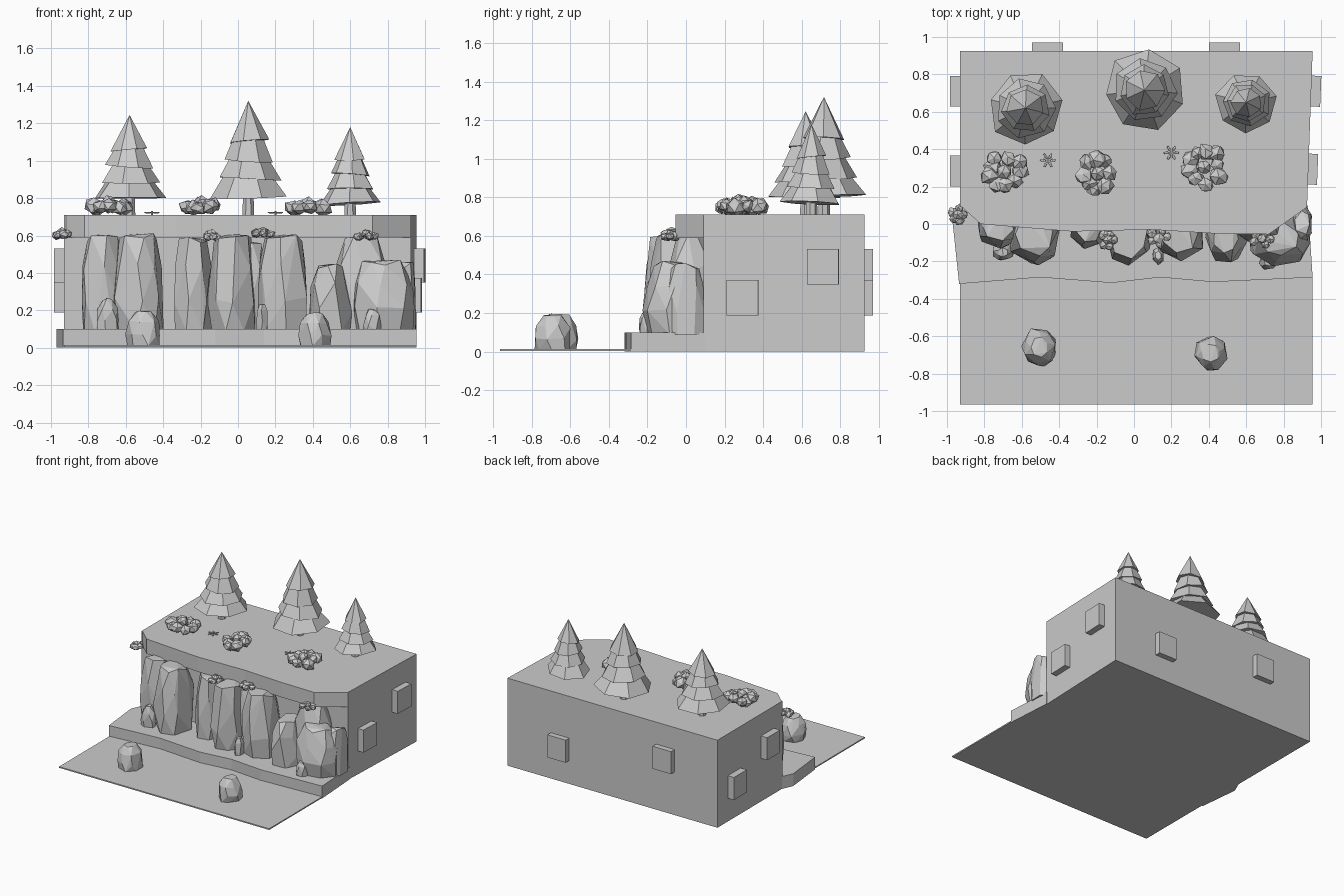
import bpy, bmesh, math, random
from mathutils import Vector, Matrix

cube = bpy.data.objects.get("Cube")
if cube:
    bpy.data.objects.remove(cube, do_unlink=True)

GREY = (0.6, 0.6, 0.6, 1.0)
stone = bpy.data.materials.new("plain grey")
stone.use_nodes = True
stone.diffuse_color = GREY
stone.node_tree.nodes["Principled BSDF"].inputs["Base Color"].default_value = GREY


def finish(name, bm):
    bmesh.ops.recalc_face_normals(bm, faces=bm.faces[:])
    mesh = bpy.data.meshes.new(name)
    bm.to_mesh(mesh)
    bm.free()
    mesh.materials.append(stone)
    obj = bpy.data.objects.new(name, mesh)
    bpy.context.scene.collection.objects.link(obj)
    return obj


def slab(name, outline, z0, z1):
    """Extrude a flat outline between two heights."""
    bm = bmesh.new()
    face = bm.faces.new([bm.verts.new((x, y, z0)) for x, y in outline])
    out = bmesh.ops.extrude_face_region(bm, geom=[face])
    top = [v for v in out["geom"] if isinstance(v, bmesh.types.BMVert)]
    bmesh.ops.translate(bm, verts=top, vec=(0, 0, z1 - z0))
    return finish(name, bm)


def block(name, centre, size, turn=0):
    bm = bmesh.new()
    m = Matrix.Translation(centre) @ Matrix.Rotation(turn, 4, "Z") @ Matrix.Diagonal((*size, 1))
    bmesh.ops.create_cube(bm, size=1, matrix=m)
    return finish(name, bm)


def rock(name, x, y, z0, z1, width, depth, seed, sides=7, crown=0.5):
    """Faceted boulder: convex hull of jittered rings."""
    rng = random.Random(seed)
    bm = bmesh.new()
    for t, r in ((0, 0.92), (0.35, 1), (0.72, 0.9), (1, crown)):
        spin = rng.uniform(0, 1)
        for i in range(sides):
            a = math.tau * (i + spin + rng.uniform(-0.2, 0.2)) / sides
            k = r * rng.uniform(0.88, 1.04) / 2
            h = t if t == 0 else t - rng.uniform(0, 0.09)
            bm.verts.new((x + width * k * math.cos(a), y + depth * k * math.sin(a), z0 + (z1 - z0) * h))
    hull = bmesh.ops.convex_hull(bm, input=bm.verts[:])
    loose = {g for g in hull["geom_interior"] + hull["geom_unused"] if isinstance(g, bmesh.types.BMVert)}
    bmesh.ops.delete(bm, geom=list(loose), context="VERTS")
    bmesh.ops.dissolve_limit(bm, angle_limit=0.12, verts=bm.verts[:], edges=bm.edges[:])
    return finish(name, bm)


def tree(name, x, y, base, tip, radius, seed, sides=7):
    """Four overlapping skirts on a short trunk."""
    rng = random.Random(seed)
    height = tip - base
    bm = bmesh.new()
    tiers = ((0, 0.22, 1, 0.62), (0.19, 0.42, 0.8, 0.47), (0.38, 0.61, 0.64, 0.38), (0.58, 1, 0.5, 0))
    for low, high, r0, r1 in tiers:
        spin = rng.uniform(0, 1)
        lean, ahead = rng.uniform(-0.025, 0.025), rng.uniform(-0.025, 0.025)
        lower, upper = [], []
        for i in range(sides):
            a = math.tau * (i + spin) / sides
            c, s = math.cos(a), math.sin(a)
            r = radius * r0 * rng.uniform(0.95, 1.05)
            drop = height * (lean * c + ahead * s)
            lower.append(bm.verts.new((x + r * c, y + r * s, base + height * low + drop)))
            if r1:
                upper.append(bm.verts.new((x + radius * r1 * c, y + radius * r1 * s, base + height * high)))
        peak = None if r1 else bm.verts.new((x, y, tip))
        for i in range(sides):
            j = (i + 1) % sides
            if r1:
                bm.faces.new((lower[i], lower[j], upper[j], upper[i]))
            else:
                bm.faces.new((lower[i], lower[j], peak))
        bm.faces.new(lower[::-1])
        if r1:
            bm.faces.new(upper)
    finish(name, bm)
    bm = bmesh.new()
    bmesh.ops.create_cone(bm, cap_ends=True, segments=7, radius1=0.032, radius2=0.028,
                          depth=base + 0.06 - 0.7, matrix=Matrix.Translation((x, y, (base + 0.76) / 2)))
    finish(name + "_trunk", bm)


def bush(name, x, y, z, spread_x, spread_y, size, count, seed):
    """Cluster of angular leaf clumps around a central one."""
    rng = random.Random(seed)
    bm = bmesh.new()
    for i in range(count):
        a = math.tau * i / (count - 1) + rng.uniform(-0.2, 0.2)
        k = 0 if i == 0 else rng.uniform(0.75, 1.05)
        lift = size * (0.5 if i == 0 else rng.uniform(-0.25, 0.15))
        spot = Vector((x + spread_x * k * math.cos(a), y + spread_y * k * math.sin(a), z + lift))
        turn = Matrix.Rotation(rng.uniform(0, 6), 4, "Z") @ Matrix.Rotation(rng.uniform(0, 0.5), 4, "X")
        s = size * rng.uniform(0.9, 1.25)
        made = bmesh.ops.create_icosphere(bm, subdivisions=1, radius=1,
                                          matrix=Matrix.Translation(spot) @ turn @ Matrix.Diagonal((s, s, s * 0.85, 1)))
        for v in made["verts"]:
            v.co = spot + (v.co - spot) * rng.uniform(0.85, 1.12)
    return finish(name, bm)


# Hillside block, overhanging lip, stepped terrace and ground sheet
slab("hill_body", [(-0.93, 0.09), (0.925, 0.09), (0.955, 0.925), (-0.93, 0.925)], 0, 0.71)
slab("cliff_lip", [(-0.93, 0.1), (-0.82, 0.0), (-0.58, -0.02), (-0.33, -0.04), (0.09, -0.03),
                   (0.42, -0.05), (0.72, -0.055), (0.925, 0.09), (0.925, 0.1)], 0.59, 0.71)
slab("terrace", [(-0.93, 0.1), (-0.97, 0.01), (-0.935, -0.32), (-0.5, -0.285), (-0.12, -0.315),
                 (0.14, -0.285), (0.42, -0.31), (0.75, -0.295), (0.955, -0.285), (0.93, 0.1)], 0, 0.1)
slab("ground_sheet", [(-0.93, -0.965), (0.955, -0.965), (0.955, -0.28), (-0.93, -0.28)], 0.004, 0.014)

# Raised panels on the sides and back
for side, low_y, high_y in ((1, 0.293, 0.71), (-1, 0.71, 0.283)):
    for level, y, z in (("low", low_y, 0.28), ("high", high_y, 0.44)):
        x = 0.952 + 0.04 * (y - 0.3) if side > 0 else -0.955
        block(f"{'left' if side > 0 else 'right'}_panel_{level}", (x, y, z), (0.06, 0.165, 0.183),
              -0.04 if side > 0 else 0)
block("back_panel_low", (0.483, 0.94, 0.28), (0.165, 0.06, 0.183))
block("back_panel_high", (-0.462, 0.94, 0.44), (0.165, 0.06, 0.183))

# Cliff face rocks: x, y, top, width, depth, crown
cliff = [(-0.72, 0.0, 0.605, 0.26, 0.28, 0.7), (-0.53, -0.06, 0.615, 0.3, 0.34, 0.72),
         (-0.24, -0.0, 0.6, 0.22, 0.28, 0.75), (-0.03, -0.06, 0.61, 0.27, 0.34, 0.75),
         (0.06, 0.02, 0.59, 0.2, 0.24, 0.7), (0.24, -0.04, 0.61, 0.3, 0.33, 0.7),
         (0.49, -0.06, 0.45, 0.24, 0.32, 0.6), (0.66, 0.02, 0.61, 0.34, 0.26, 0.55),
         (0.77, -0.08, 0.47, 0.37, 0.3, 0.62), (0.9, 0.0, 0.46, 0.12, 0.22, 0.7)]
for i, (x, y, top, w, d, crown) in enumerate(cliff):
    rock(f"cliff_rock_{i + 1}", x, y, 0.09, top, w, d, 20 + i, 7, crown)

# Small stones at the cliff foot and loose boulders in front
for i, (x, y, top, w) in enumerate([(-0.7, -0.15, 0.265, 0.12), (0.13, -0.17, 0.24, 0.07), (0.72, -0.2, 0.21, 0.1)]):
    rock(f"foot_stone_{i + 1}", x, y, 0.09, top, w, 0.1, 50 + i, 6)
rock("front_boulder_right", -0.505, -0.66, 0.01, 0.2, 0.2, 0.22, 61, 7)
rock("front_boulder_left", 0.41, -0.69, 0.01, 0.19, 0.19, 0.2, 62, 7)

# Conifers
tree("conifer_right", -0.58, 0.62, 0.8, 1.245, 0.2, 3)
tree("conifer_middle", 0.055, 0.715, 0.805, 1.32, 0.215, 5)
tree("conifer_left", 0.6, 0.65, 0.77, 1.18, 0.163, 8)

# Bushes on the plateau and tufts along the lip
bush("bush_right", -0.69, 0.28, 0.755, 0.092, 0.092, 0.046, 10, 1)
bush("bush_middle", -0.195, 0.27, 0.755, 0.08, 0.09, 0.045, 9, 2)
bush("bush_left", 0.375, 0.305, 0.75, 0.095, 0.095, 0.044, 10, 4)
for i, (x, y, z, w) in enumerate([(-0.943, 0.05, 0.605, 0.035), (-0.14, -0.085, 0.595, 0.03),
                                  (0.13, -0.075, 0.61, 0.045), (0.685, -0.08, 0.598, 0.06)]):
    bush(f"lip_tuft_{i + 1}", x, y, z, w, 0.035, 0.026, 6, 30 + i)

# Small flat flowers with six petals
for i, (x, y) in enumerate([(-0.46, 0.34), (0.2, 0.38)]):
    bm = bmesh.new()
    for p in range(6):
        m = (Matrix.Translation((x, y, 0.722)) @ Matrix.Rotation(math.tau * p / 6, 4, "Z")
             @ Matrix.Translation((0.026, 0, 0)) @ Matrix.Diagonal((0.018, 0.008, 0.005, 1)))
        bmesh.ops.create_icosphere(bm, subdivisions=1, radius=1, matrix=m)
    bmesh.ops.create_cone(bm, cap_ends=True, segments=6, radius1=0.007, radius2=0.007, depth=0.026,
                          matrix=Matrix.Translation((x, y, 0.719)))
    finish(f"flower_{i + 1}", bm)
